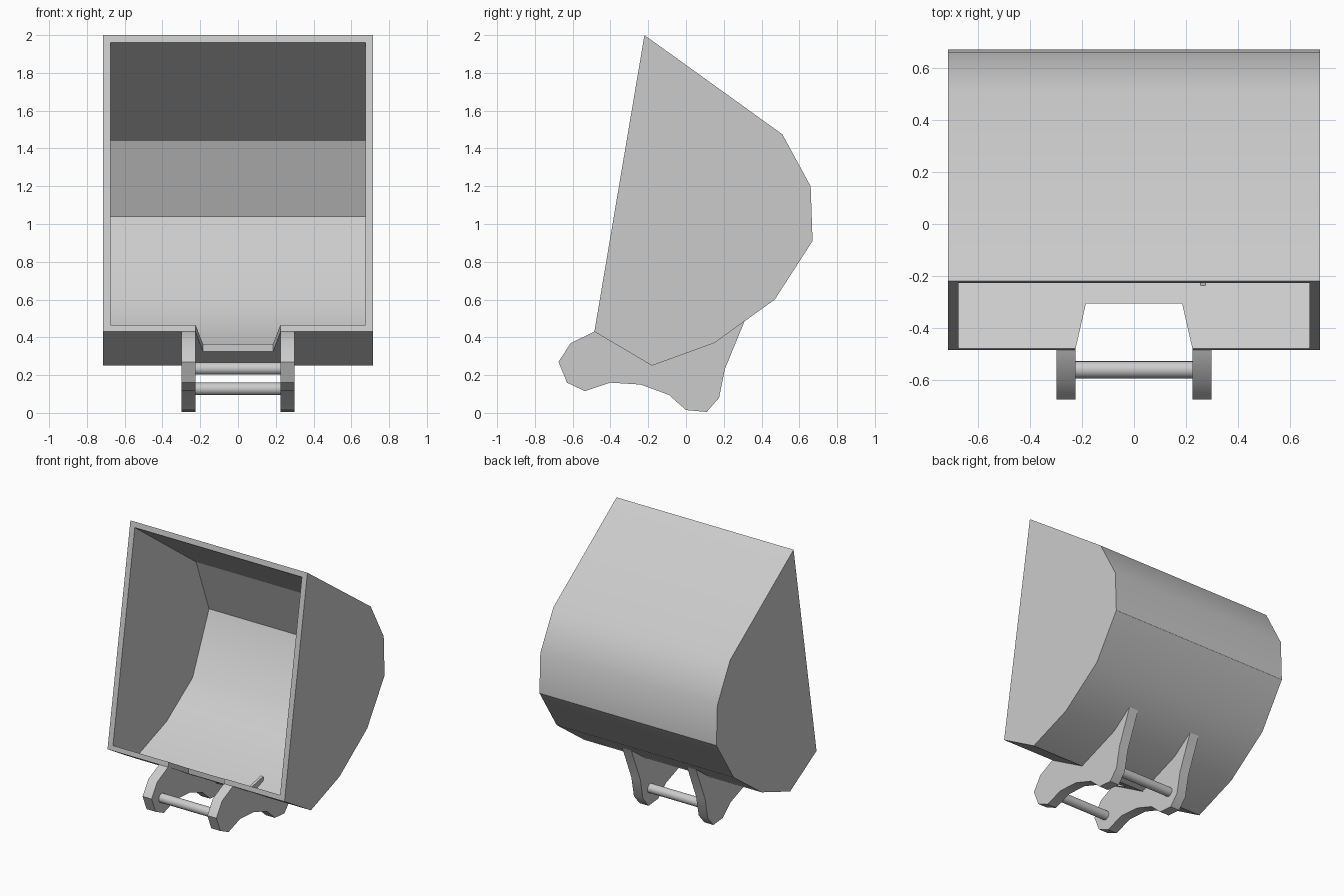
import bpy, bmesh, math
from mathutils import Vector

cube = bpy.data.objects.get("Cube")
if cube:
    bpy.data.objects.remove(cube, do_unlink=True)

steel = bpy.data.materials.new("light_grey_steel")
steel.use_nodes = True
GREY = (0.6, 0.6, 0.6, 1)
steel.diffuse_color = GREY
steel.node_tree.nodes["Principled BSDF"].inputs["Base Color"].default_value = GREY


def prism(name, profile, low, high, axis="X"):
    """Extrude a (y, z) profile along X, or an (x, y) profile along Z."""
    place = (lambda p, t: (t, *p)) if axis == "X" else (lambda p, t: (*p, t))
    bm = bmesh.new()
    face = bm.faces.new([bm.verts.new(place(p, low)) for p in profile])
    moved = bmesh.ops.extrude_face_region(bm, geom=[face])["geom"]
    bmesh.ops.translate(bm, vec=Vector(place((0, 0), high - low)),
                        verts=[v for v in moved if isinstance(v, bmesh.types.BMVert)])
    bmesh.ops.recalc_face_normals(bm, faces=bm.faces)
    mesh = bpy.data.meshes.new(name)
    bm.to_mesh(mesh)
    bm.free()
    mesh.materials.append(steel)
    obj = bpy.data.objects.new(name, mesh)
    bpy.context.collection.objects.link(obj)
    return obj


def activate(obj):
    bpy.ops.object.select_all(action="DESELECT")
    obj.select_set(True)
    bpy.context.view_layer.objects.active = obj


def smooth(obj):
    activate(obj)
    bpy.ops.object.shade_smooth_by_angle(angle=math.radians(33))


def carve(obj, cutter):
    cutter.hide_render = True
    activate(obj)
    mod = obj.modifiers.new("carve", "BOOLEAN")
    mod.operation, mod.solver, mod.object = "DIFFERENCE", "EXACT", cutter
    bpy.ops.object.modifier_apply(modifier=mod.name)
    bpy.data.objects.remove(cutter, do_unlink=True)


# Bucket shell: solid profile, hollowed through the open front
shell = [(-.22, 2), (.51, 1.475), (.66, 1.2), (.67, .91), (.47, .6),
         (.15, .37), (-.18, .25), (-.485, .43)]
cavity = [(-.4, 2.088), (.48, 1.44), (.63, 1.04), (.44, .61),
          (.14, .405), (-.18, .29), (-.65, .566)]
bucket = prism("bucket_shell", shell, -.715, .715)
carve(bucket, prism("cavity_cutter", cavity, -.675, .675))

# Tapered notch in the lip between the ears
notch = [(-.252, -.6), (.252, -.6), (.185, -.305), (-.185, -.305)]
carve(bucket, prism("notch_cutter", notch, .1, .6, "Z"))
smooth(bucket)

# Mounting ears, buried slightly in the shell
ear = [(-.485, .43), (-.61, .37), (-.675, .27), (-.63, .16), (-.535, .115),
       (-.4, .16), (-.24, .15), (-.09, .095), (0, .015), (.11, .005),
       (.175, .08), (.205, .23), (.31, .485), (.15, .385), (-.18, .268), (-.47, .435)]
for side, low in (("right", -.298), ("left", .225)):
    smooth(prism(side + "_ear", ear, low, low + .073))

# Small spur where the left ear comes through the floor
prism("floor_spur", [(-.25, .32), (-.1, .35), (-.1, .3), (-.18, .27)], .255, .275)

# Cross pins between the ears
for name, y, z in (("front_pin", -.56, .235), ("rear_pin", .09, .127)):
    bpy.ops.mesh.primitive_cylinder_add(vertices=16, radius=.033, depth=.47,
                                        location=(0, y, z), rotation=(0, math.pi / 2, 0))
    pin = bpy.context.object
    pin.name = name
    pin.data.materials.append(steel)
    smooth(pin)
